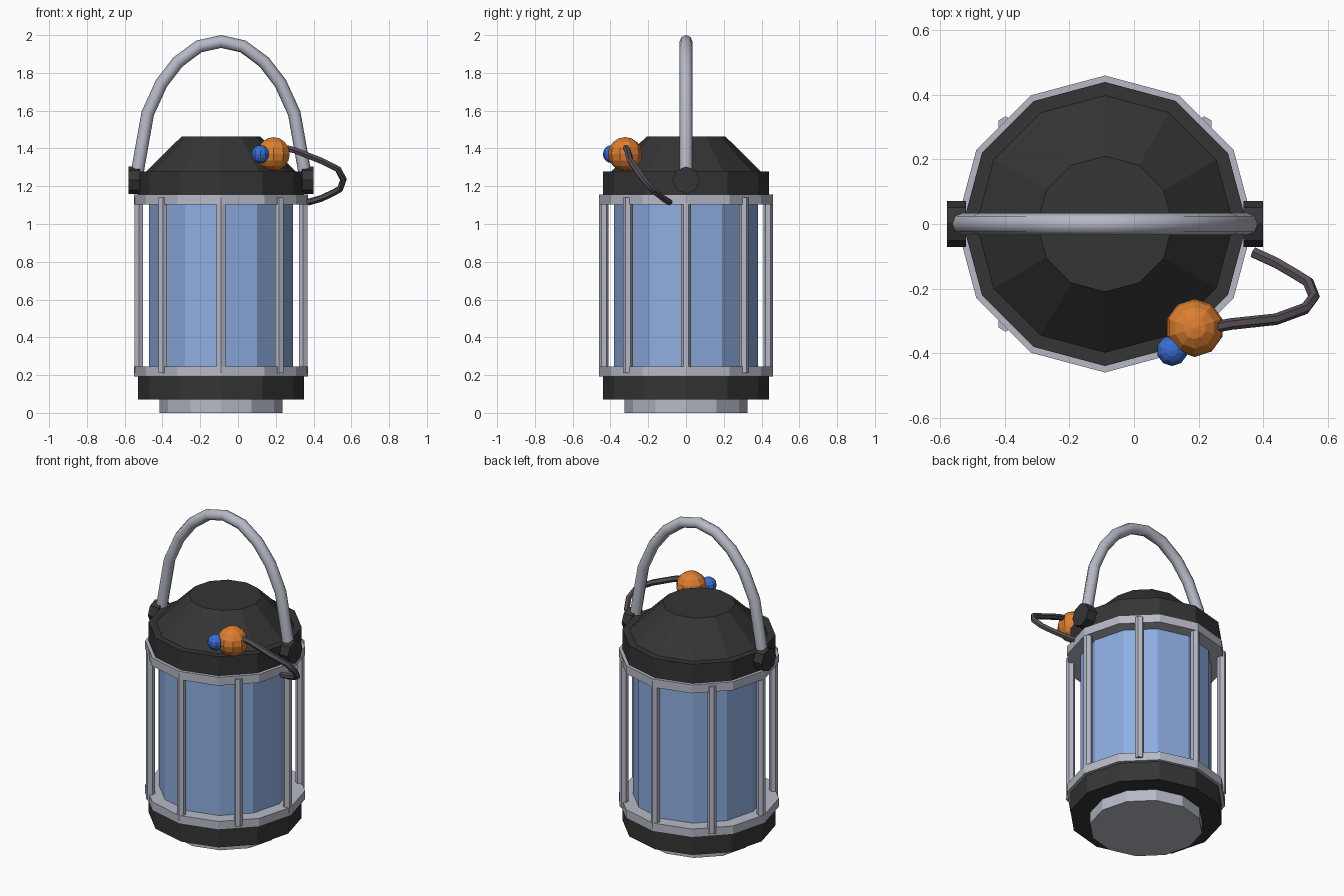
import bpy
import math
from mathutils import Vector

if "Cube" in bpy.data.objects:
    bpy.data.objects.remove(bpy.data.objects["Cube"])

CX = -0.09  # lantern axis


def mat(name, rgb):
    m = bpy.data.materials.new(name)
    m.diffuse_color = (*rgb, 1)
    m.use_nodes = True
    m.node_tree.nodes["Principled BSDF"].inputs["Base Color"].default_value = m.diffuse_color
    return m


BLACK = mat("black plastic", (0.035, 0.035, 0.035))
METAL = mat("light steel", (0.47, 0.49, 0.57))
GLASS = mat("blue glass", (0.27, 0.42, 0.75))
ORANGE = mat("orange", (0.72, 0.21, 0.03))
BLUE = mat("blue", (0.04, 0.15, 0.64))
CORD = mat("dark cord", (0.10, 0.08, 0.10))


def finish(obj, name, material):
    obj.name = name
    obj.data.materials.clear()
    obj.data.materials.append(material)
    return obj


def drum(name, z0, z1, r, material, top_r=None, sides=12, at=(CX, 0)):
    """Upright faceted drum or cone with a corner facing +y."""
    bpy.ops.mesh.primitive_cone_add(
        vertices=sides, radius1=r, radius2=r if top_r is None else top_r,
        depth=z1 - z0, location=(at[0], at[1], (z0 + z1) / 2))
    return finish(bpy.context.object, name, material)


def ball(name, centre, r, material):
    bpy.ops.mesh.primitive_uv_sphere_add(segments=10, ring_count=8,
                                         radius=r, location=centre)
    return finish(bpy.context.object, name, material)


def tube(name, points, r, material, resolution=2):
    """Capped round tube through the points."""
    cu = bpy.data.curves.new(name, 'CURVE')
    cu.dimensions = '3D'
    cu.bevel_depth = r
    cu.bevel_resolution = resolution
    cu.use_fill_caps = True
    sp = cu.splines.new('POLY')
    sp.points.add(len(points) - 1)
    for p, co in zip(sp.points, points):
        p.co = (*co, 1)
    obj = bpy.data.objects.new(name, cu)
    bpy.context.collection.objects.link(obj)
    bpy.ops.object.select_all(action='DESELECT')
    obj.select_set(True)
    bpy.context.view_layer.objects.active = obj
    bpy.ops.object.convert(target='MESH')
    obj = bpy.context.object
    bpy.ops.object.shade_smooth_by_angle(angle=math.radians(50))
    return finish(obj, name, material)


# Stacked lantern body
drum("foot", 0.0, 0.08, 0.325, METAL)
drum("base", 0.072, 0.195, 0.44, BLACK)
drum("lower_ring", 0.192, 0.245, 0.46, METAL)
drum("glass", 0.24, 1.11, 0.38, GLASS)
drum("upper_ring", 1.103, 1.156, 0.46, METAL)
drum("cap", 1.154, 1.277, 0.44, BLACK)
drum("cap_cone", 1.275, 1.462, 0.40, BLACK, top_r=0.21)

# Guard bars around the glass
for i in range(8):
    a = i * math.pi / 4
    drum("guard_bar", 0.21, 1.14, 0.026, METAL, sides=6,
         at=(CX + 0.435 * math.cos(a), 0.435 * math.sin(a)))

# Handle hinges on both sides
for side, label in ((-1, "left"), (1, "right")):
    bpy.ops.mesh.primitive_cylinder_add(
        vertices=8, radius=0.072, depth=0.06,
        location=(CX + side * 0.46, 0, 1.232),
        rotation=(0, math.pi / 2, 0))
    finish(bpy.context.object, label + "_hinge", BLACK)

# Carrying handle: half arch mirrored about the axis
half = [(0.448, 1.215), (0.442, 1.28), (0.388, 1.585), (0.315, 1.745),
        (0.228, 1.858), (0.117, 1.940)]
arch = [(-x, z) for x, z in half] + [(0, 1.966)] + half[::-1]
tube("handle", [(CX + x, 0, z) for x, z in arch], 0.034, METAL)

# Hanging cord with beads
tube("cord", [(0.22, -0.325, 1.41), (0.30, -0.31, 1.39), (0.44, -0.295, 1.335),
              (0.53, -0.262, 1.29), (0.558, -0.225, 1.235),
              (0.54, -0.18, 1.185), (0.50, -0.155, 1.163),
              (0.44, -0.12, 1.135), (0.37, -0.088, 1.115)], 0.018, CORD, 1)
ball("large_bead", (0.188, -0.322, 1.37), 0.09, ORANGE)
ball("small_bead", (0.118, -0.392, 1.37), 0.048, BLUE)
